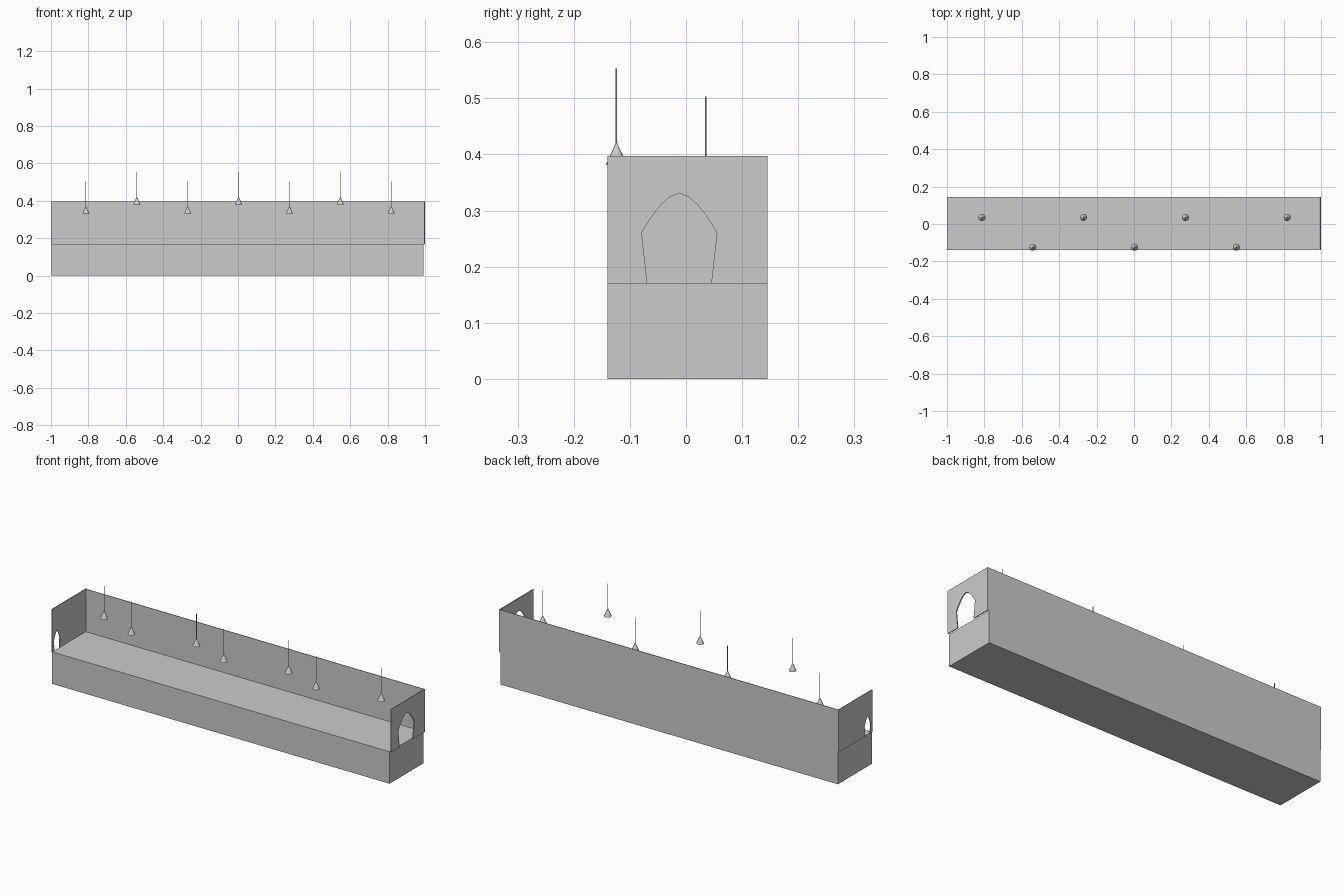
import bpy, bmesh, math
from mathutils import Vector

if "Cube" in bpy.data.objects:
    bpy.data.objects.remove(bpy.data.objects["Cube"])

Y0, Y1, FLOOR, TOP = -0.14, 0.145, 0.17, 0.397


def finish(bm, name):
    bmesh.ops.recalc_face_normals(bm, faces=bm.faces)
    me = bpy.data.meshes.new(name)
    bm.to_mesh(me)
    bm.free()
    ob = bpy.data.objects.new(name, me)
    bpy.context.collection.objects.link(ob)
    return ob


def box(name, lo, hi):
    bm = bmesh.new()
    bmesh.ops.create_cube(bm, size=1)
    for v in bm.verts:
        v.co = Vector([(lo[i] + hi[i]) / 2 + v.co[i] * (hi[i] - lo[i]) for i in range(3)])
    return finish(bm, name)


def end_wall(name, x, thick, opening):
    """Thin wall in the YZ plane, with an arched doorway notched out of its foot."""
    outline = [(Y0, FLOOR)] + opening + [(Y1, FLOOR), (Y1, TOP), (Y0, TOP)]
    bm = bmesh.new()
    face = bm.faces.new([bm.verts.new((x, y, z)) for y, z in outline])
    ext = bmesh.ops.extrude_face_region(bm, geom=[face])
    verts = [g for g in ext["geom"] if isinstance(g, bmesh.types.BMVert)]
    bmesh.ops.translate(bm, verts=verts, vec=(thick, 0, 0))
    return finish(bm, name)


def arch(foot, half_foot, half_spring, spring, apex):
    """Doorway profile: leaning jambs and a curved head."""
    pts = [(foot - half_foot, FLOOR)]
    for i in range(13):
        a = math.pi * (1 - i / 12)
        c = math.cos(a)
        pts.append((foot + half_spring * c, spring + (apex - spring) * (1 - abs(c) ** 1.7)))
    return pts + [(foot + half_foot, FLOOR)]


# Platform block and back wall
box("platform_base", (-0.996, Y0, 0), (0.991, Y1, FLOOR))
box("back_wall", (-0.998, Y1 - 0.003, FLOOR), (0.998, Y1, TOP))

# End walls: wide arch on the right, small doorway on the left
end_wall("right_end_wall", 1.0, -0.005, arch(-0.012, 0.057, 0.067, 0.26, 0.331))
end_wall("left_end_wall", -1.0, 0.004, arch(-0.1, 0.022, 0.025, 0.225, 0.268))


# Hanging lamps: conical shade on a thin rod
def lamp(name, x, y, base, rod_top):
    bpy.ops.mesh.primitive_cone_add(vertices=12, radius1=0.019, radius2=0.001, depth=0.04,
                                    location=(x, y, base + 0.02))
    shade = bpy.context.object
    shade.name = name + "_shade"
    bpy.ops.object.shade_smooth_by_angle(angle=math.radians(40))
    depth = rod_top - base - 0.035
    bpy.ops.mesh.primitive_cylinder_add(vertices=6, radius=0.0014, depth=depth,
                                        location=(x, y, rod_top - depth / 2))
    bpy.context.object.name = name + "_rod"


for i in range(7):
    x = -0.813 + i * 0.272
    if i % 2:
        lamp(f"front_lamp_{i}", x, -0.124, 0.381, 0.553)
    else:
        lamp(f"back_lamp_{i}", x, 0.035, 0.331, 0.503)
